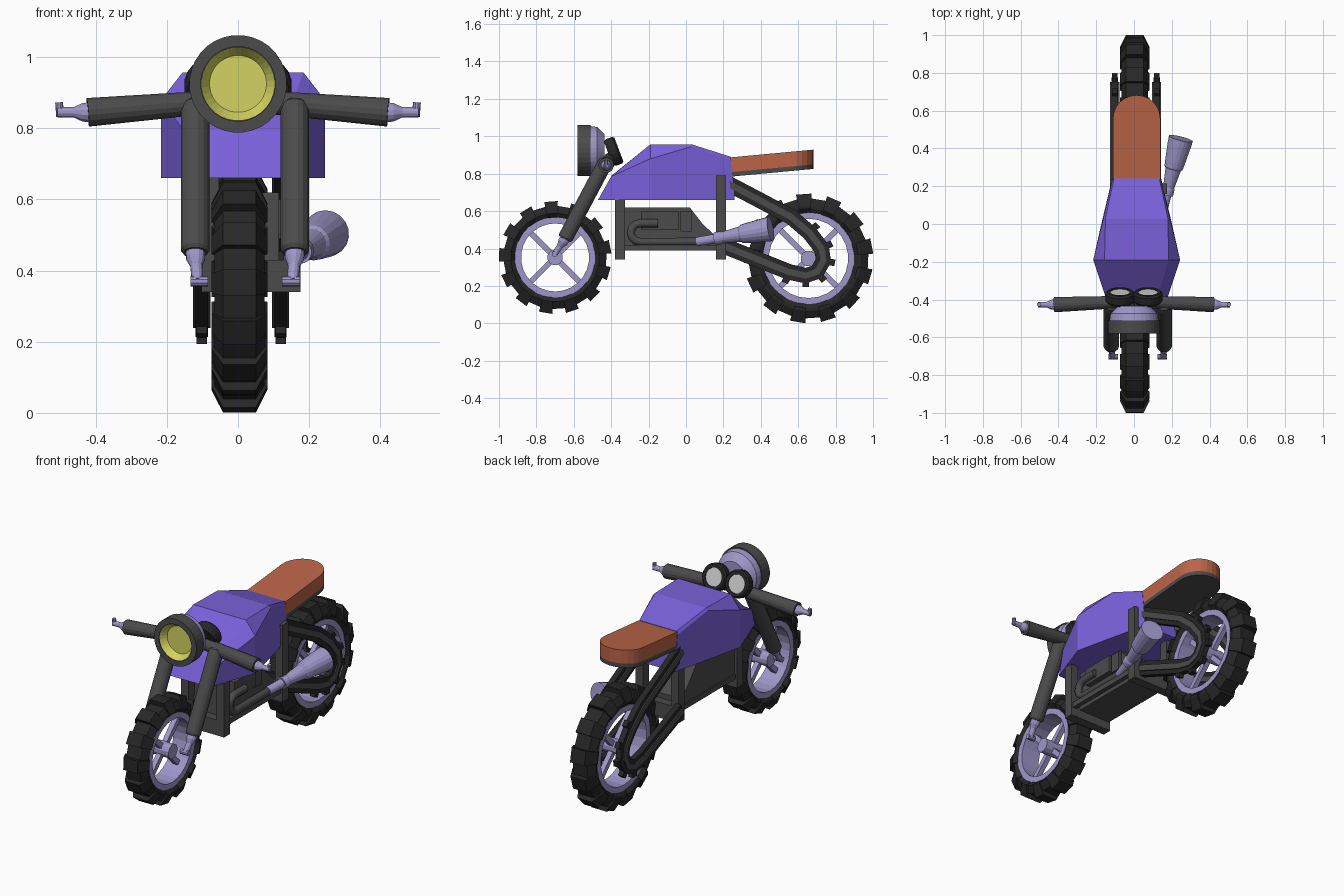
import bpy, bmesh, math
from mathutils import Vector as V

if "Cube" in bpy.data.objects:
    bpy.data.objects.remove(bpy.data.objects["Cube"])


def material(name, r, g, b):
    m = bpy.data.materials.new(name)
    m.diffuse_color = (r, g, b, 1)
    m.use_nodes = True
    m.node_tree.nodes["Principled BSDF"].inputs["Base Color"].default_value = m.diffuse_color
    return m


PURPLE = material("purple_paint", 0.19, 0.12, 0.70)
LILAC = material("lilac_metal", 0.34, 0.31, 0.58)
RUST = material("seat_leather", 0.50, 0.13, 0.065)
YELLOW = material("lamp_yellow", 0.65, 0.65, 0.12)
BLACK = material("rubber", 0.02, 0.02, 0.02)
DARK = material("dark_metal", 0.07, 0.07, 0.07)
WHITE = material("dial_white", 0.75, 0.75, 0.78)


def loft(name, rings, mat, caps=True, ring_loop=False):
    """Skin a list of equal point rings; cap the ends or join last to first."""
    bm = bmesh.new()
    vs = [[bm.verts.new(p) for p in r] for r in rings]
    n = len(vs[0])
    pairs = list(zip(vs, vs[1:])) + ([(vs[-1], vs[0])] if ring_loop else [])
    for a, b in pairs:
        for i in range(n):
            j = (i + 1) % n
            bm.faces.new((a[i], a[j], b[j], b[i]))
    if caps and not ring_loop:
        bm.faces.new(vs[0])
        bm.faces.new(vs[-1])
    bmesh.ops.remove_doubles(bm, verts=bm.verts, dist=1e-5)
    bmesh.ops.recalc_face_normals(bm, faces=bm.faces)
    me = bpy.data.meshes.new(name)
    bm.to_mesh(me)
    bm.free()
    me.materials.append(mat)
    ob = bpy.data.objects.new(name, me)
    bpy.context.collection.objects.link(ob)
    return ob


def turned(name, start, axis, profile, mat, n=20, closed=False):
    """Turn (distance, radius) pairs about an axis."""
    start, axis = V(start), V(axis).normalized()
    q = axis.to_track_quat('Z', 'Y')
    angs = [math.tau * (i + 0.5) / n for i in range(n)]
    rings = [[start + axis * d + q @ V((r * math.cos(a), r * math.sin(a), 0)) for a in angs]
             for d, r in profile]
    return loft(name, rings, mat, ring_loop=closed)


def rod(name, a, b, r, mat, n=16, r2=None):
    d = V(b) - V(a)
    return turned(name, a, d, [(0, r), (d.length, r2 or r)], mat, n)


def prism(name, yz, x0, x1, mat):
    return loft(name, [[V((x, y, z)) for y, z in yz] for x in (x0, x1)], mat)


def box(name, x0, x1, y0, y1, z0, z1, mat=DARK):
    return prism(name, [(y0, z0), (y1, z0), (y1, z1), (y0, z1)], x0, x1, mat)


# Wheels: treaded tyre, open rim, crossed spokes, hub
def wheel(label, y, z, R, rim, blocks=13):
    c = V((0.004, y, z))
    rings, k = [], blocks * 2
    for s in range(k):
        up = s % 2 == 0
        top, hw = (R, 0.079) if up else (R - 0.026, 0.070)
        half = [(0.055, rim), (hw, rim + 0.025), (hw, R - 0.065), (0.046, top)]
        prof = half + [(-x, r) for x, r in reversed(half)]
        for e in (0, 1):
            a = math.tau * (s + e + 0.3) / k
            rings.append([c + V((x, r * math.cos(a), r * math.sin(a))) for x, r in prof])
    loft(label + "_tyre", rings, BLACK, ring_loop=True)
    turned(label + "_rim", c, (1, 0, 0),
           [(-0.06, rim + 0.003), (-0.06, rim - 0.03), (0.06, rim - 0.03), (0.06, rim + 0.003)],
           LILAC, 26, True)
    for i in (1, -1):
        d = V((0, 1, i)).normalized() * (rim - 0.02)
        rod(label + "_spoke", c - d, c + d, 0.021, LILAC, 4)
    rod(label + "_hub", c - V((0.065, 0, 0)), c + V((0.065, 0, 0)), 0.042, LILAC, 12)


wheel("front", -0.70, 0.352, 0.302, 0.212)
wheel("rear", 0.655, 0.347, 0.347, 0.242)

# Fuel tank: lower, shoulder and crown edges along four stations
stations = [
    [(0.13, -0.47, 0.66), (0.16, -0.40, 0.785), (0.11, -0.395, 0.792)],
    [(0.23, -0.19, 0.66), (0.23, -0.19, 0.88), (0.17, -0.19, 0.957)],
    [(0.18, 0.03, 0.66), (0.176, 0.03, 0.945), (0.165, 0.03, 0.957)],
    [(0.125, 0.26, 0.66), (0.127, 0.24, 0.87), (0.12, 0.24, 0.89)]]
loft("fuel_tank", [[V((0.014 + x, y, z)) for x, y, z in s] +
                   [V((0.014 - x, y, z)) for x, y, z in reversed(s)] for s in stations], PURPLE)

# Seat and its base, rounded at the back
plan = [(-0.125, 0.236)] + [(-0.125 * math.cos(math.pi * i / 12),
                             0.56 + 0.122 * math.sin(math.pi * i / 12)) for i in range(13)] + [(0.125, 0.236)]


def seat_layer(name, lo, hi, mat):
    loft(name, [[V((0.014 + x, y, h + 0.093 * (y - 0.236))) for x, y in plan] for h in (lo, hi)], mat)


seat_layer("seat", 0.808, 0.887, RUST)
seat_layer("seat_base", 0.784, 0.808, DARK)

# Headlight
lamp = (0, -0.58, 0.925)
turned("headlight_ring", lamp, (0, 1, 0), [(0.06, 0.105), (0, 0.105), (0, 0.137), (0.07, 0.137)], DARK, 32)
turned("headlight_lens", lamp, (0, 1, 0), [(0.055, 0.104), (0.004, 0.104), (0.04, 0.08)], YELLOW, 32)
turned("headlight_back", lamp, (0, 1, 0), [(0.07, 0.13), (0.105, 0.125), (0.145, 0.085)], LILAC, 32)

for s, side in ((-1, "left"), (1, "right")):
    # Gauges
    tilt = V((0, 0.145, 0.055))
    g = (0.074 * s, -0.415, 0.908)
    turned(side + "_gauge", g, tilt, [(0, 0.068), (0.015, 0.077), (0.05, 0.077), (0.06, 0.068),
                                      (0.06, 0.052), (0.05, 0.05)], BLACK, 20)
    turned(side + "_dial", g, tilt, [(0.045, 0.052), (0.056, 0.052)], WHITE, 20)

    # Handlebar grip and hooked tip
    end = V((0.422 * s, -0.427, 0.845))
    rod(side + "_handlebar", (0, -0.41, 0.88), end, 0.031, DARK, 16, 0.041)
    turned(side + "_bar_tip", end, (s, 0, 0.0), [(-0.01, 0.029), (0.015, 0.027), (0.04, 0.015), (0.085, 0.015)],
           LILAC, 12)
    tip = end + V((0.078 * s, 0, -0.012))
    rod(side + "_bar_hook", tip, tip + V((0.003 * s, 0, 0.04)), 0.011, LILAC, 10)

    # Fork leg, slider and axle foot
    x = 0.02 + 0.14 * s
    top, mid, low = V((x, -0.43, 0.862)), V((x, -0.648, 0.45)), V((x - 0.006 * s, -0.703, 0.37))
    d = mid - top
    turned(side + "_fork", top, d, [(-0.02, 0.02), (-0.005, 0.036), (0.02, 0.041),
                                    (d.length - 0.01, 0.041), (d.length, 0.034)], DARK, 16)
    turned(side + "_fork_slider", mid, low - mid, [(-0.02, 0.028), (0.02, 0.027), (0.045, 0.017), (0.097, 0.016)],
           LILAC, 12)
    rod(side + "_axle_foot", low + V((0.02 * s, 0, 0)), low - V((0.03 * s, 0, 0)), 0.015, LILAC, 10)

    # Frame posts and rails
    fx = 0.037 + 0.115 * s
    a, b = fx - 0.024, fx + 0.024
    box(side + "_front_post", a, b, -0.38, -0.325, 0.34, 0.67)
    box(side + "_rear_post", a, b, 0.16, 0.215, 0.34, 0.79)
    box(side + "_rail", a + 0.01, b - 0.01, -0.33, 0.17, 0.39, 0.42)

    # Drive loop running from the frame round the rear wheel
    path = [V(p) for p in [(0.20, 0.76), (0.40, 0.655), (0.56, 0.57), (0.66, 0.485), (0.725, 0.40),
                           (0.735, 0.335), (0.70, 0.275), (0.64, 0.255), (0.55, 0.275), (0.20, 0.415)]]
    outer, inner = [], []
    for i, p in enumerate(path):
        t = (path[min(i + 1, 9)] - path[max(i - 1, 0)]).normalized()
        nrm = V((-t.y, t.x)) * 0.042
        outer.append(p + nrm)
        inner.append(p - nrm)
    cx = 0.009 + 0.111 * s
    prism(side + "_drive_loop", outer + inner[::-1], cx - 0.017, cx + 0.017, BLACK)
    core = [p.lerp(q, 0.3) for p, q in zip(outer, inner)] + \
           [q.lerp(p, 0.3) for p, q in zip(outer, inner)][::-1]
    prism(side + "_drive_core", core, cx - 0.024, cx + 0.024, DARK)
    for i in range(3, 9):
        u = (outer[i] - path[i]).normalized()
        w = V((-u.y, u.x)) * 0.018
        o = outer[i] - u * 0.01
        prism(side + "_drive_tooth", [o - w, o + w, o + w + u * 0.03, o - w + u * 0.03],
              cx - 0.015, cx + 0.015, BLACK)

# Frame cross beams
box("front_cross_beam", -0.1, 0.176, -0.38, -0.325, 0.34, 0.43)
box("rear_cross_beam", -0.1, 0.176, 0.16, 0.215, 0.34, 0.43)

# Engine
prism("engine", [(-0.33, 0.39), (-0.325, 0.62), (0.02, 0.62), (0.09, 0.53), (0.165, 0.46), (0.165, 0.39)],
      -0.085, 0.115, DARK)
box("engine_cover", 0.115, 0.145, -0.24, -0.04, 0.50, 0.60)
box("engine_cap", 0.115, 0.135, -0.03, 0.03, 0.49, 0.60)

# Header pipe looping forward then back to the muffler
cu = bpy.data.curves.new("header_pipe", 'CURVE')
cu.dimensions = '3D'
cu.bevel_depth, cu.bevel_resolution, cu.use_fill_caps = 0.022, 2, True
bend = [(-0.245 - 0.05 * math.sin(math.pi * i / 6), 0.485 + 0.05 * math.cos(math.pi * i / 6)) for i in range(7)]
pts = [(-0.15, 0.535)] + bend + [(0.1, 0.436)]
sp = cu.splines.new('POLY')
sp.points.add(len(pts) - 1)
for p, (y, z) in zip(sp.points, pts):
    p.co = (0.15, y, z, 1)
cu.materials.append(DARK)
bpy.context.collection.objects.link(bpy.data.objects.new("header_pipe", cu))

# Muffler
turned("muffler", (0.15, 0.06, 0.436), (0.10, 0.40, 0.07),
       [(0, 0.025), (0.10, 0.025), (0.10, 0.034), (0.13, 0.034), (0.14, 0.030), (0.24, 0.042),
        (0.25, 0.05), (0.28, 0.054), (0.38, 0.064), (0.41, 0.066), (0.41, 0.055)], LILAC, 18)
